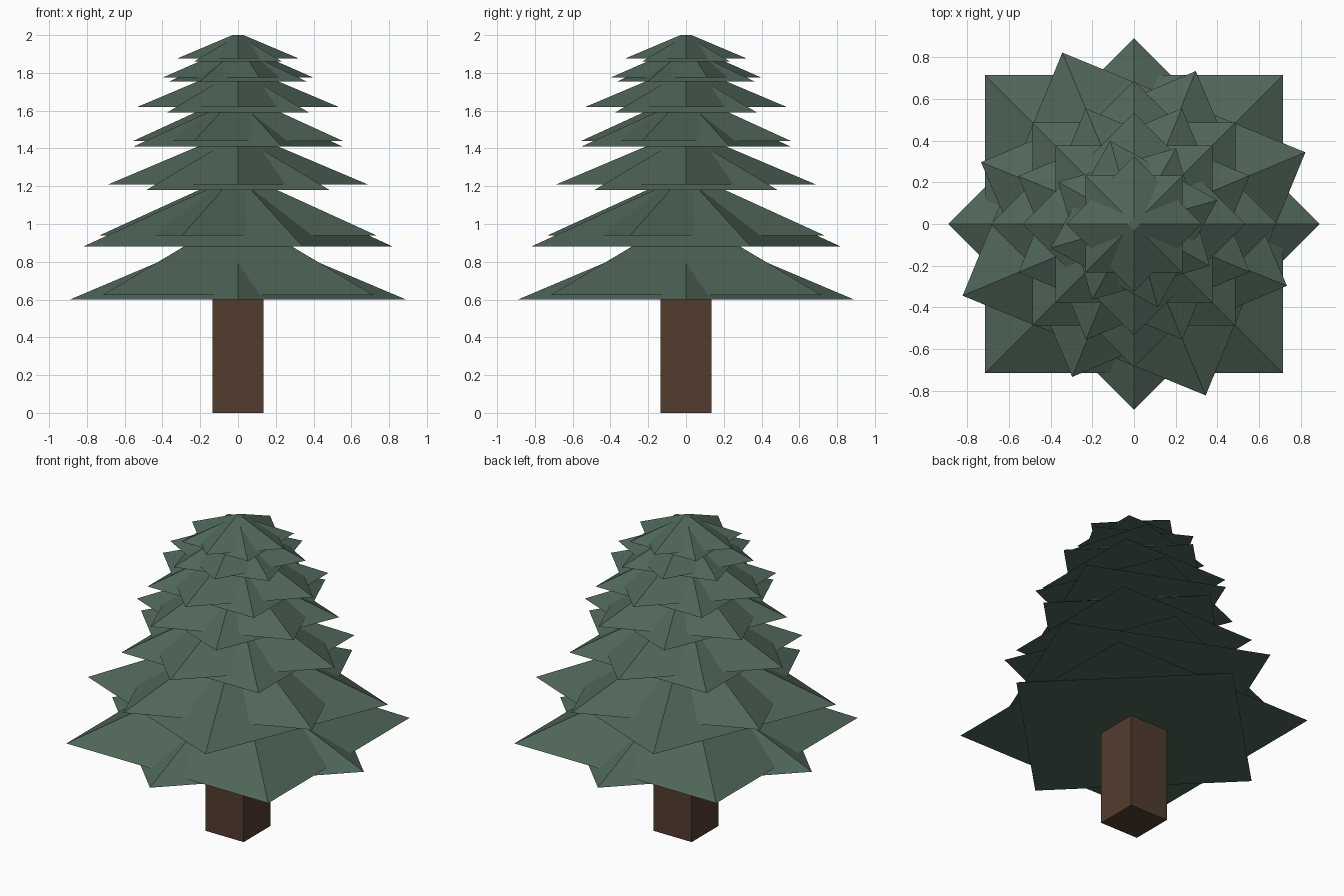
import bpy
from math import radians

cube = bpy.data.objects.get("Cube")
if cube:
    bpy.data.objects.remove(cube, do_unlink=True)


def make_material(name, rgb):
    mat = bpy.data.materials.new(name)
    mat.use_nodes = True
    colour = (*rgb, 1.0)
    mat.diffuse_color = colour
    mat.node_tree.nodes["Principled BSDF"].inputs["Base Color"].default_value = colour
    return mat


needle_green = make_material("needle green", (0.078, 0.130, 0.098))
bark_brown = make_material("bark brown", (0.086, 0.046, 0.028))

SLOPE = 0.385   # height of a skirt relative to its corner radius
TIP = 0.09      # radius of its blunt tip relative to its corner radius


def add_skirt(name, base_z, radius, angle):
    """Four-sided blunt pyramid with its corners at the given angle from the axes."""
    height = SLOPE * radius
    bpy.ops.mesh.primitive_cone_add(
        vertices=4, radius1=radius, radius2=TIP * radius, depth=height,
        location=(0, 0, base_z + height / 2), rotation=(0, 0, radians(angle)))
    skirt = bpy.context.object
    skirt.name = name
    skirt.data.materials.append(needle_green)


# Trunk, reaching a little way into the lowest branches
bpy.ops.mesh.primitive_cube_add(size=1, location=(0, 0, 0.32))
trunk = bpy.context.object
trunk.name = "trunk"
trunk.scale = (0.27, 0.27, 0.64)
trunk.data.materials.append(bark_brown)

# Branch tiers, bottom to top: two turned skirts each (base z, radius, angle)
tiers = [
    ((0.60, 0.89, 0), (0.625, 1.01, 45)),
    ((0.88, 0.89, 22.7), (0.94, 0.79, -22)),
    ((1.18, 0.686, 45), (1.21, 0.686, 0)),
    ((1.41, 0.60, 22.7), (1.44, 0.60, -22.5)),
    ((1.59, 0.532, 45), (1.62, 0.532, 0)),
    ((1.755, 0.415, -29), (1.775, 0.415, 16)),
    ((1.86, 0.33, 45), (2 - SLOPE * 0.325, 0.325, 0)),
]
for number, (lower, upper) in enumerate(tiers, 1):
    add_skirt(f"branch_tier_{number}_lower", *lower)
    add_skirt(f"branch_tier_{number}_upper", *upper)
